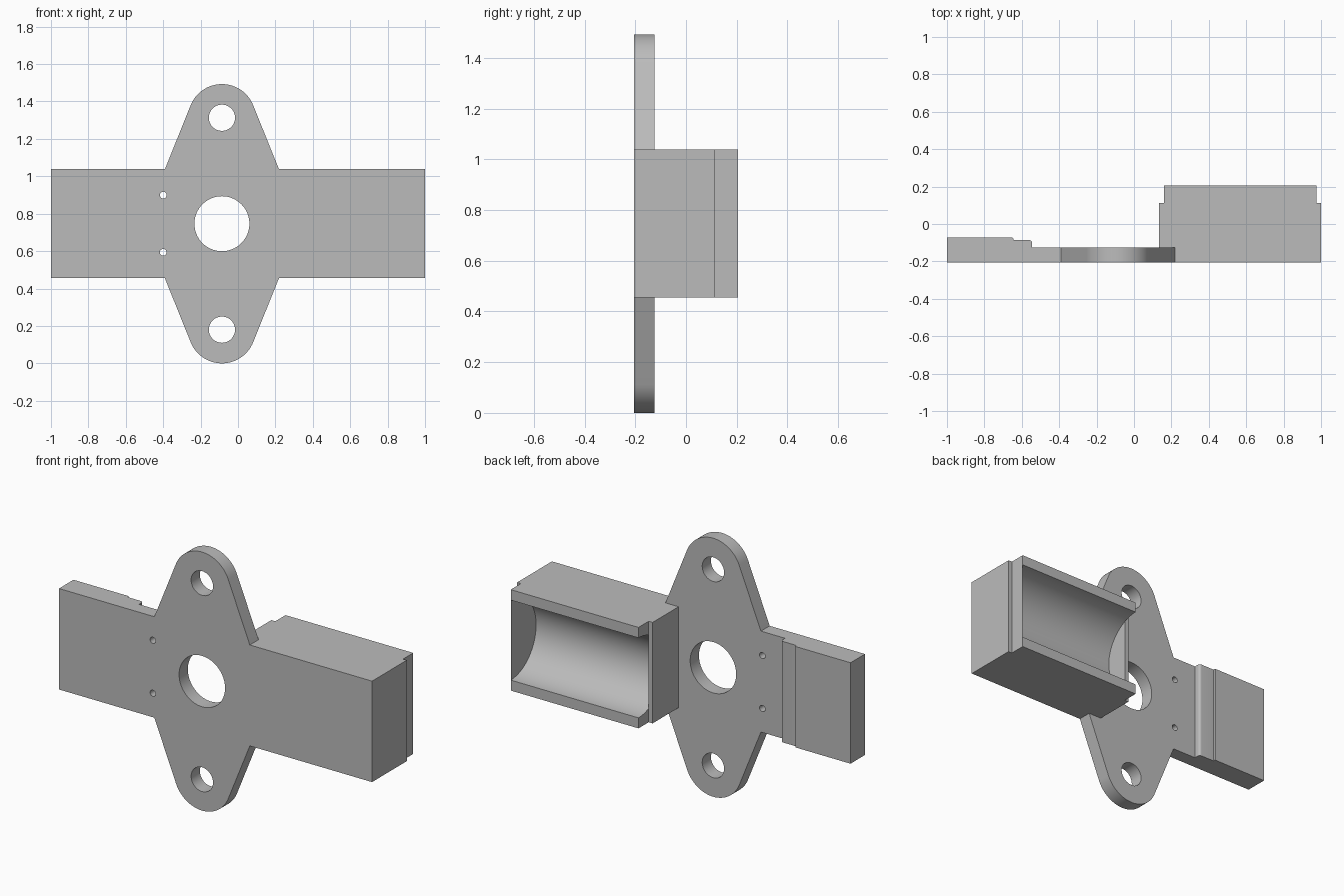
import bpy, bmesh
from math import sin, cos, pi, radians, atan2, acos, hypot
from mathutils import Vector

cube = bpy.data.objects.get("Cube")
if cube:
    bpy.data.objects.remove(cube, do_unlink=True)

grey = bpy.data.materials.new("plain grey")
grey.use_nodes = True
grey.diffuse_color = (0.5, 0.5, 0.5, 1)
grey.node_tree.nodes["Principled BSDF"].inputs["Base Color"].default_value = (0.5, 0.5, 0.5, 1)

FRONT, PLATE_BACK, WALL_BACK, BACK = -0.205, -0.125, 0.112, 0.205
LOW, HIGH = 0.455, 1.038
MID = (LOW + HIGH) / 2
HUB_X = -0.086


def prism(name, points, axis, start, end):
    """Extrude a flat outline along x, y or z; points use the other two axes in order."""
    bm = bmesh.new()
    verts = []
    for p in points:
        co = list(p)
        co.insert(axis, start)
        verts.append(bm.verts.new(co))
    face = bm.faces.new(verts)
    shift = Vector((0, 0, 0))
    shift[axis] = end - start
    grown = bmesh.ops.extrude_face_region(bm, geom=[face])
    bmesh.ops.translate(bm, vec=shift, verts=[v for v in grown["geom"] if isinstance(v, bmesh.types.BMVert)])
    bmesh.ops.recalc_face_normals(bm, faces=bm.faces)
    mesh = bpy.data.meshes.new(name)
    bm.to_mesh(mesh)
    bm.free()
    mesh.materials.append(grey)
    obj = bpy.data.objects.new(name, mesh)
    bpy.context.collection.objects.link(obj)
    return obj


def arc(cx, cy, r, a0, a1, n):
    return [(cx + r * cos(a0 + (a1 - a0) * i / n), cy + r * sin(a0 + (a1 - a0) * i / n)) for i in range(n + 1)]


def circle(cx, cy, r, n=64):
    return arc(cx, cy, r, 0, 2 * pi, n)[:-1]


def combine(target, tool, operation):
    mod = target.modifiers.new(operation.lower(), "BOOLEAN")
    mod.object, mod.operation, mod.solver = tool, operation, "EXACT"
    bpy.ops.object.select_all(action="DESELECT")
    bpy.context.view_layer.objects.active = target
    target.select_set(True)
    bpy.ops.object.modifier_apply(modifier=mod.name)
    bpy.data.objects.remove(tool, do_unlink=True)


# Mounting plate: long bar with a tapered, rounded ear above and below
EAR_R, EAR_Z, EAR_HALF = 0.18, 1.313, 0.305
dx, dz = EAR_HALF, HIGH - EAR_Z
tangent = atan2(dz, dx) + acos(EAR_R / hypot(dx, dz))
upper = [(1, HIGH), (HUB_X + EAR_HALF, HIGH)]
upper += arc(HUB_X, EAR_Z, EAR_R, tangent, pi - tangent, 32)
upper += [(HUB_X - EAR_HALF, HIGH), (-1, HIGH)]
lower = [(x, 2 * MID - z) for x, z in reversed(upper)]
bracket = prism("mounting_bracket", upper + lower, 1, FRONT, PLATE_BACK)

# Stepped pad on the right arm, with softened step edges
pad = [(-1, -0.165), (-1, -0.073), (-0.65, -0.073), (-0.645, -0.078), (-0.645, -0.086)]
pad += arc(-0.56, -0.101, 0.015, pi / 2, 0, 6) + [(-0.545, -0.165)]
combine(bracket, prism("stepped_pad", pad, 2, LOW, HIGH), "UNION")

# Cradle block on the left arm: base with end walls, plus two taller rails
profile = [(0.135, -0.165), (1, -0.165), (1, WALL_BACK), (0.976, WALL_BACK),
           (0.976, BACK), (0.16, BACK), (0.16, WALL_BACK), (0.135, WALL_BACK)]
combine(bracket, prism("cradle_block", profile, 2, LOW, HIGH), "UNION")

# Round trough between the end walls
combine(bracket, prism("trough_cutter", circle(BACK, MID, 0.231, 96), 0, 0.16, 0.976), "DIFFERENCE")

# Centre bore, ear holes and two pin holes
holes = [(HUB_X, MID, 0.147), (HUB_X, EAR_Z, 0.07), (HUB_X, 2 * MID - EAR_Z, 0.07),
         (-0.4, MID + 0.153, 0.018), (-0.4, MID - 0.153, 0.018)]
for x, z, r in holes:
    combine(bracket, prism("hole_cutter", circle(x, z, r), 1, -0.3, 0), "DIFFERENCE")

bpy.ops.object.select_all(action="DESELECT")
bpy.context.view_layer.objects.active = bracket
bracket.select_set(True)
bpy.ops.object.shade_smooth_by_angle(angle=radians(25))
